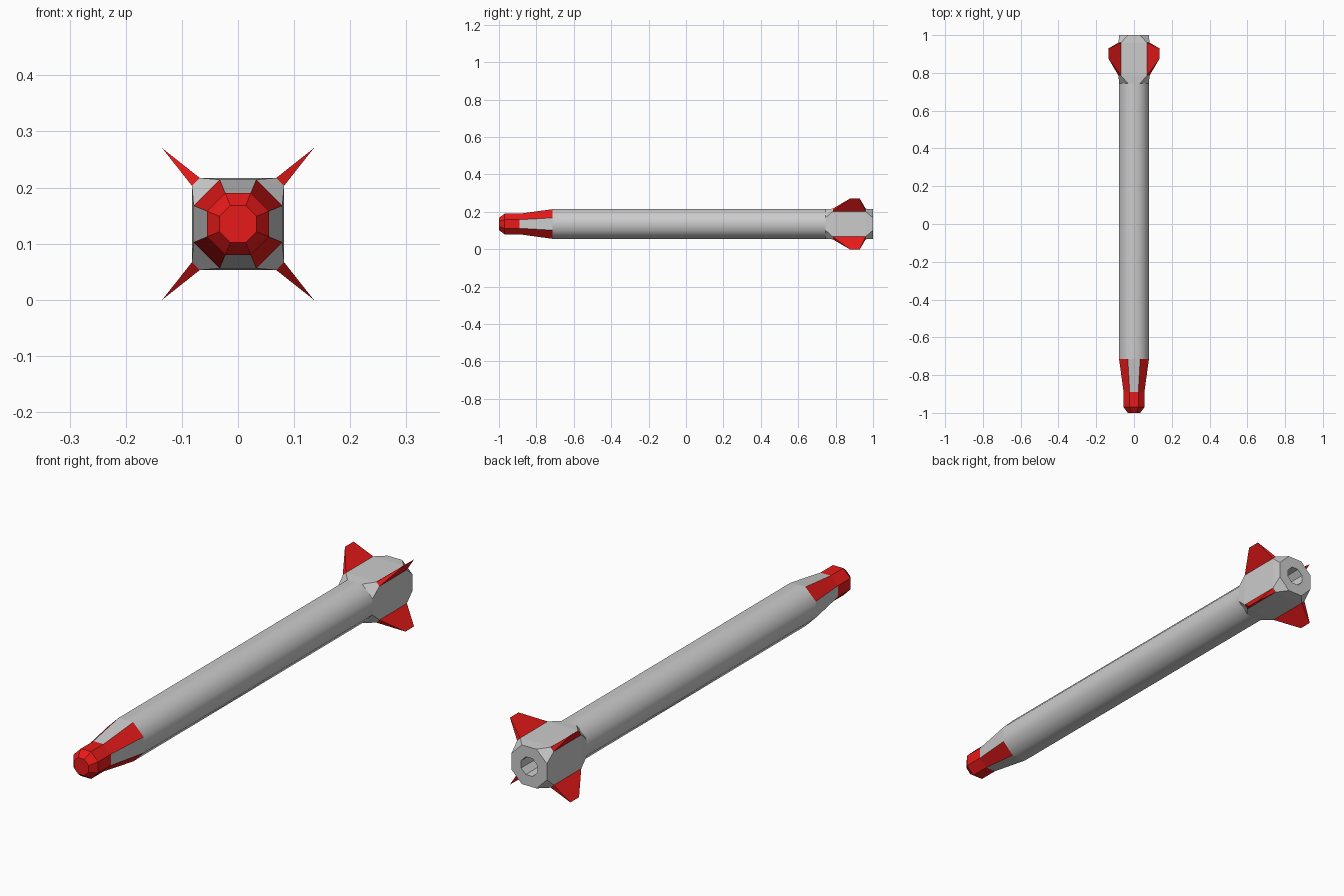
import bpy, bmesh, math

if "Cube" in bpy.data.objects:
    bpy.data.objects.remove(bpy.data.objects["Cube"])

AXIS_Z = 0.135
K = math.tan(math.pi / 8)  # half side of a regular octagon per unit of apothem

red = bpy.data.materials.new("red_paint")
red.diffuse_color = (0.8, 0.01, 0.01, 1)
red.use_nodes = True
red.node_tree.nodes["Principled BSDF"].inputs["Base Color"].default_value = red.diffuse_color
grey = bpy.data.materials.new("grey_metal")
grey.diffuse_color = (0.6, 0.6, 0.6, 1)
grey.use_nodes = True
grey.node_tree.nodes["Principled BSDF"].inputs["Base Color"].default_value = grey.diffuse_color


def finish(name, bm, mats):
    bmesh.ops.recalc_face_normals(bm, faces=bm.faces[:])
    me = bpy.data.meshes.new(name)
    bm.to_mesh(me)
    bm.free()
    for m in mats:
        me.materials.append(m)
    ob = bpy.data.objects.new(name, me)
    bpy.context.collection.objects.link(ob)
    return ob


def loft(name, sections, mats, cap_start=False, cap_end=False, diagonal_mat=0, smooth=False):
    """Eight-sided tube through (y, apothem, half side) sections."""
    bm = bmesh.new()
    rings = []
    for y, a, b in sections:
        pts = [(a, b), (b, a), (-b, a), (-a, b), (-a, -b), (-b, -a), (b, -a), (a, -b)]
        rings.append([bm.verts.new((x, y, AXIS_Z + z)) for x, z in pts])
    for r, s in zip(rings, rings[1:]):
        for k in range(8):
            n = (k + 1) % 8
            f = bm.faces.new((r[k], r[n], s[n], s[k]))
            f.material_index = diagonal_mat if k % 2 == 0 else 0
            f.smooth = smooth
    if cap_start:
        bm.faces.new(rings[0])
    if cap_end:
        bm.faces.new(rings[-1])
    return finish(name, bm, mats)


def octagon(y, a):
    return (y, a, a * K)


# Nose: red blunt tip, then a taper with red diagonal panels
loft("nose_tip", [octagon(-1, 0.033), octagon(-0.97, 0.055), octagon(-0.89, 0.055)],
     [red], cap_start=True)
loft("nose_taper", [octagon(-0.89, 0.055), octagon(-0.715, 0.079)],
     [grey, red], diagonal_mat=1)

# Long smooth-shaded body
loft("body", [octagon(-0.715, 0.079), octagon(0.745, 0.079)], [grey], smooth=True)

# Tail with squared fin mounts and a recessed exhaust
loft("tail", [octagon(0.745, 0.079), (0.785, 0.082, 0.068), (0.96, 0.082, 0.068),
              octagon(1, 0.079), octagon(1, 0.036), octagon(0.9, 0.034)],
     [grey], cap_end=True)

# Four wedge fins on the diagonals
for sx, side in ((-1, "left"), (1, "right")):
    for sz, level in ((-1, "lower"), (1, "upper")):
        bm = bmesh.new()

        def v(x, y, z):
            return bm.verts.new((sx * x, y, AXIS_Z + sz * z))

        a0, a1 = v(0.082, 0.785, 0.068), v(0.082, 0.96, 0.068)
        b0, b1 = v(0.068, 0.785, 0.082), v(0.068, 0.96, 0.082)
        t0, t1 = v(0.135, 0.875, 0.135), v(0.135, 0.93, 0.135)
        for face in ((a0, a1, t1, t0), (b0, b1, t1, t0), (a0, b0, t0),
                     (a1, b1, t1), (a0, a1, b1, b0)):
            bm.faces.new(face)
        finish(f"{level}_{side}_fin", bm, [red])
